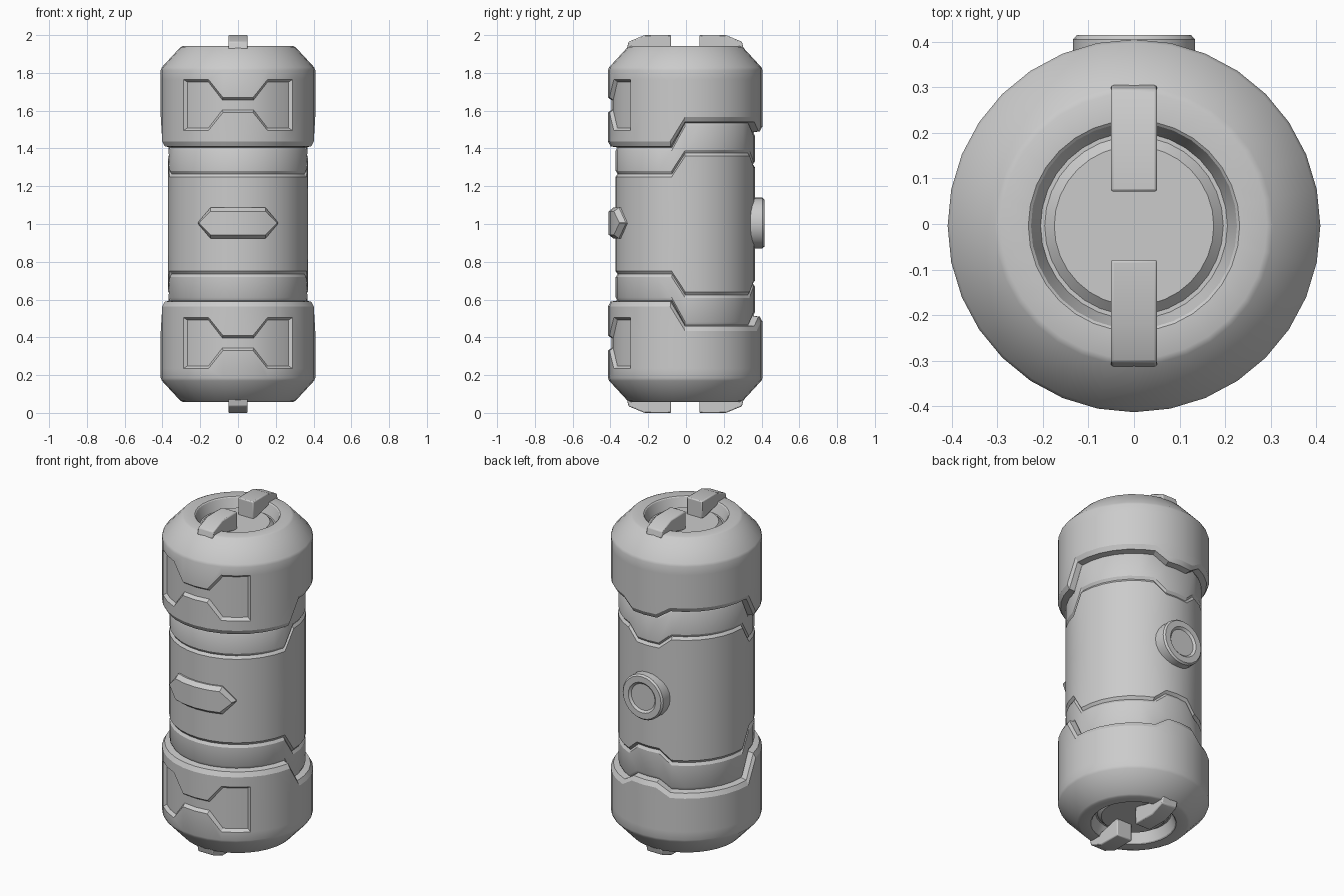
import bpy, bmesh
from math import sin, cos, radians, pi

if "Cube" in bpy.data.objects:
    bpy.data.objects.remove(bpy.data.objects["Cube"])

CY = -0.004      # y of the canister axis
N = 32           # sides of the canister


def finish(name, bm, angle=28, mirror=(), bevel=0):
    bmesh.ops.recalc_face_normals(bm, faces=bm.faces)
    me = bpy.data.meshes.new(name)
    bm.to_mesh(me)
    bm.free()
    ob = bpy.data.objects.new(name, me)
    bpy.context.collection.objects.link(ob)
    ob.location = (0, CY, 1)
    bpy.ops.object.select_all(action='DESELECT')
    ob.select_set(True)
    bpy.context.view_layer.objects.active = ob
    bpy.ops.object.shade_smooth_by_angle(angle=radians(angle))
    if bevel:
        b = ob.modifiers.new("bevel", 'BEVEL')
        b.width, b.segments, b.limit_method = bevel, 2, 'ANGLE'
    if mirror:
        m = ob.modifiers.new("mirror", 'MIRROR')
        m.use_axis = [ax in mirror for ax in "xyz"]
    return ob


def loft(bm, rings, closed=True):
    """Bridge consecutive rings of vertices, returning one list of faces per row."""
    rows = []
    for a, b in zip(rings, rings[1:]):
        n = len(a)
        rows.append([bm.faces.new((a[i], a[(i + 1) % n], b[(i + 1) % n], b[i]))
                     for i in range(n if closed else n - 1)])
    return rows


def polar(bm, r, deg, z):
    # angle is measured from the front (-y)
    return bm.verts.new((r * sin(radians(deg)), -r * cos(radians(deg)), z))


def step(front, side, back):
    # seam height by column: low at the front, raised at the sides, notched at the back
    return lambda k: front if k <= 7 else side if k <= 14 else back


# Canister: upper half as stepped rings, mirrored downwards
groove = step(1.265, 1.375, 1.315)
edge = step(1.405, 1.535, 1.485)
panel_low = lambda k: 1.59 if k <= 1 else 1.495 if k <= 4 else 1.60
panel_top = lambda k: 1.67 if k <= 1 else 1.765
flat = lambda z: (lambda k: z)
profile = [
    (0.37, flat(1.0), 0), (0.37, groove, -0.016), (0.358, groove, 0),
    (0.368, groove, 0.016), (0.368, edge, -0.016), (0.36, edge, 0),
    (0.395, edge, 0.006), (0.409, edge, 0.032),
    (0.409, panel_low, 0), (0.409, panel_top, 0),
    (0.409, flat(1.815), 0), (0.403, flat(1.83), 0), (0.305, flat(1.936), 0),
    (0.292, flat(1.942), 0), (0.232, flat(1.942), 0), (0.226, flat(1.937), 0),
    (0.205, flat(1.88), 0), (0.196, flat(1.88), 0), (0.175, flat(1.90), 0),
]
bm = bmesh.new()
rings = [[polar(bm, r, i * 360 / N, f(min(i, N - i)) + dz - 1) for i in range(N)]
         for r, f, dz in profile]
rows = loft(bm, rings)
bm.faces.new(rings[-1])
panel = [rows[8][i % N] for i in range(-4, 4)]
bmesh.ops.recalc_face_normals(bm, faces=bm.faces)
for f in bm.faces:          # open shell: make sure outside faces point outwards
    f.normal_update()
if panel[4].normal.y > 0:
    bmesh.ops.reverse_faces(bm, faces=bm.faces)
# Recessed bow-tie panel on the front of the cap
bmesh.ops.inset_region(bm, faces=panel, thickness=0.014, depth=-0.018,
                       use_boundary=True, use_even_offset=True)
finish("canister_shell", bm, mirror="z")

# End handles: bent bars, two on each end
bm = bmesh.new()
bar = [(0.075, 0.89), (0.075, 1.0), (0.215, 1.0), (0.30, 0.965),
       (0.310, 0.925), (0.22, 0.925)]
ends = [[bm.verts.new((x, y, z)) for y, z in bar] for x in (-0.051, 0.051)]
loft(bm, ends)
for e in ends:
    bm.faces.new(e)
finish("end_handles", bm, mirror="yz", bevel=0.006)

# Front plate: pointed raised bar wrapped around the barrel
bm = bmesh.new()
secs = []
for deg, top_deg, h, t in [(-34, -30.5, 0.003, 0.002), (-22.5, -21, 0.082, 0.062),
                           (-11.25, -11.25, 0.082, 0.062), (0, 0, 0.082, 0.062),
                           (11.25, 11.25, 0.082, 0.062), (22.5, 21, 0.082, 0.062),
                           (34, 30.5, 0.003, 0.002)]:
    secs.append([polar(bm, 0.355, deg, -h), polar(bm, 0.38, deg, -h),
                 polar(bm, 0.405, top_deg, -t), polar(bm, 0.405, top_deg, t),
                 polar(bm, 0.38, deg, h), polar(bm, 0.355, deg, h)])
loft(bm, secs)
bm.faces.new(secs[0])
bm.faces.new(secs[-1])
finish("front_plate", bm).location.z = 1.005

# Back button: round, with a chamfered rim and a sunken centre
bm = bmesh.new()
disc = [(0.134, 0.33), (0.134, 0.409), (0.125, 0.419), (0.09, 0.419), (0.078, 0.408)]
rings = [[bm.verts.new((r * cos(2 * pi * i / 24), y, r * sin(2 * pi * i / 24)))
          for i in range(24)] for r, y in disc]
loft(bm, rings)
bm.faces.new(rings[0])
bm.faces.new(rings[-1])
finish("back_button", bm).location.z = 1.005
